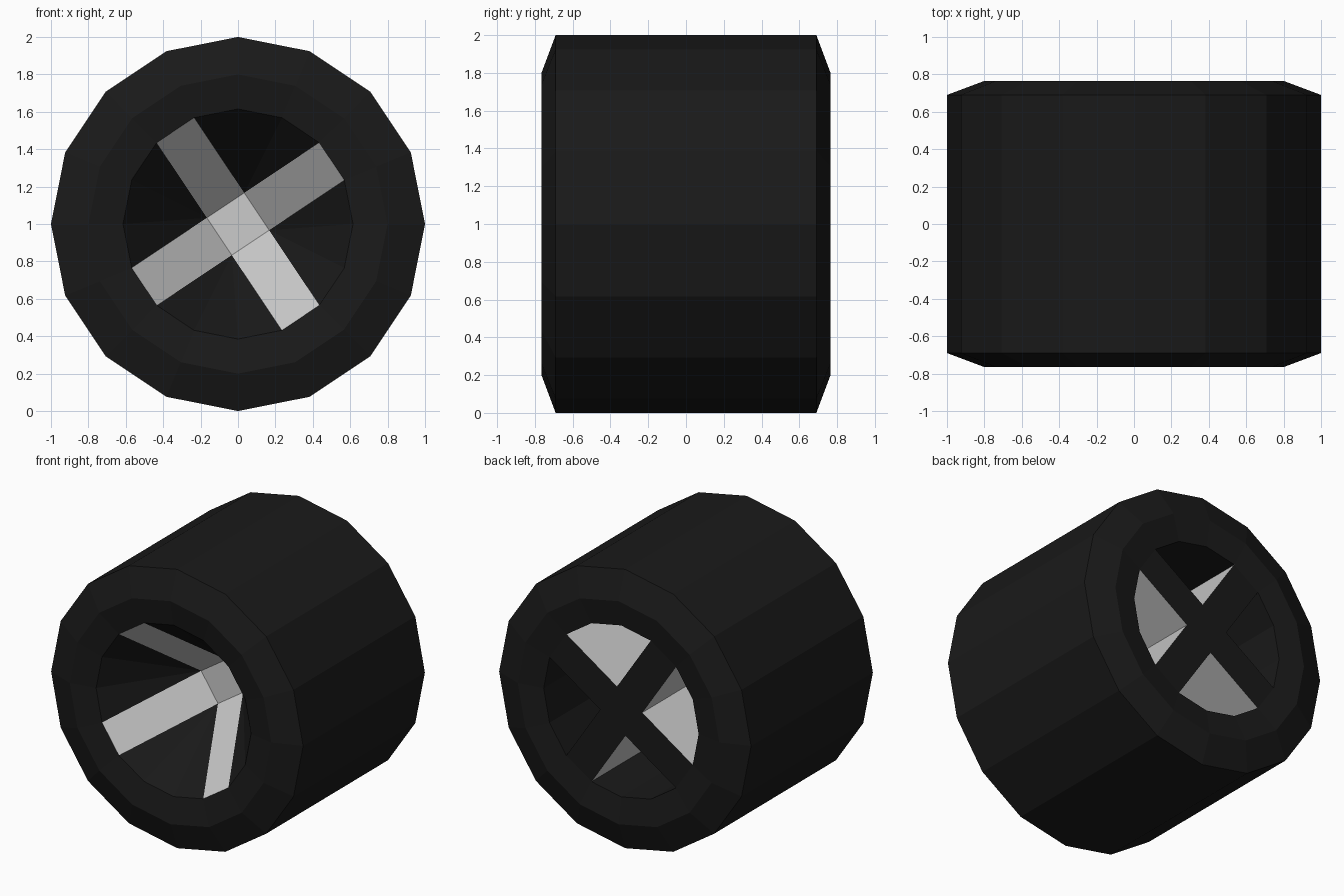
import bpy, bmesh, math

if "Cube" in bpy.data.objects:
    bpy.data.objects.remove(bpy.data.objects["Cube"])

N = 16                      # sides of the wheel
R_IN = 0.615                # inner rim radius
FRONT, BACK, HUB = -0.73, 0.735, -0.18
R_HUB = 2 ** 0.5 * R_IN * math.sin(math.pi / N)   # hub square corner radius


def material(name, value):
    m = bpy.data.materials.new(name)
    m.diffuse_color = (value, value, value, 1)
    m.use_nodes = True
    m.node_tree.nodes["Principled BSDF"].inputs["Base Color"].default_value = m.diffuse_color
    return m


black = material("black_rubber", 0.01)


def pt(r, step, y):
    """Point on the wheel; step counts sixteenths of a turn."""
    a = math.tau * step / N
    return (r * math.cos(a), y, 1 + r * math.sin(a))


def build(name, faces, mat=None):
    bm = bmesh.new()
    for f in faces:
        bm.faces.new([bm.verts.new(p) for p in f])
    bmesh.ops.remove_doubles(bm, verts=bm.verts, dist=1e-4)
    bmesh.ops.recalc_face_normals(bm, faces=bm.faces)
    me = bpy.data.meshes.new(name)
    bm.to_mesh(me)
    bm.free()
    ob = bpy.data.objects.new(name, me)
    bpy.context.collection.objects.link(ob)
    if mat:
        me.materials.append(mat)
    return ob


# Tyre: closed profile (radius, y) revolved around the axle
profile = [(R_IN, FRONT), (0.8, -0.765), (1, -0.69),
           (1, 0.69), (0.8, 0.765), (R_IN, BACK)]
tyre = []
for i in range(N):
    for (r0, y0), (r1, y1) in zip(profile, profile[1:] + profile[:1]):
        tyre.append([pt(r0, i, y0), pt(r1, i, y1), pt(r1, i + 1, y1), pt(r0, i + 1, y0)])
build("tyre", tyre, black)

# Per quarter: one spoke (steps s..s+1) and one web panel (steps s+1..s+4)
corners = [3.5 + 4 * k for k in range(4)]
spokes = [[pt(R_HUB, c, HUB) for c in corners]]
cross = [[pt(R_HUB, c, BACK) for c in corners]]
webs = []
for k in range(4):
    s = 1 + 4 * k
    lo, hi = s - 1.5, s + 2.5       # hub corners on each side of the spoke
    spokes.append([pt(R_HUB, lo, HUB), pt(R_IN, s, FRONT), pt(R_IN, s + 1, FRONT), pt(R_HUB, hi, HUB)])
    for c, e in ((lo, s), (hi, s + 1)):
        spokes.append([pt(R_HUB, c, HUB), pt(R_IN, e, FRONT), pt(R_IN, e, BACK), pt(R_HUB, c, BACK)])
    cross.append([pt(R_HUB, lo, BACK), pt(R_IN, s, BACK), pt(R_IN, s + 1, BACK), pt(R_HUB, hi, BACK)])
    # thin sloping web between neighbouring spokes
    for j in range(1, 4):
        for dy in (0, 0.02):
            webs.append([pt(R_HUB, hi, HUB + dy), pt(R_IN, s + j, FRONT + dy), pt(R_IN, s + j + 1, FRONT + dy)])
        webs.append([pt(R_IN, s + j, FRONT), pt(R_IN, s + j + 1, FRONT),
                     pt(R_IN, s + j + 1, FRONT + 0.02), pt(R_IN, s + j, FRONT + 0.02)])
    for e in (s + 1, s + 4):
        webs.append([pt(R_HUB, hi, HUB), pt(R_IN, e, FRONT), pt(R_IN, e, FRONT + 0.02), pt(R_HUB, hi, HUB + 0.02)])

# Grey spokes with a black flat back
hub = build("spokes", spokes + cross)
grey = material("grey_metal", 0.8)
hub.data.materials.append(grey)
hub.data.materials.append(black)
for p in hub.data.polygons:
    if all(hub.data.vertices[v].co.y > BACK - 0.01 for v in p.vertices):
        p.material_index = 1

build("web_panels", webs, black)
